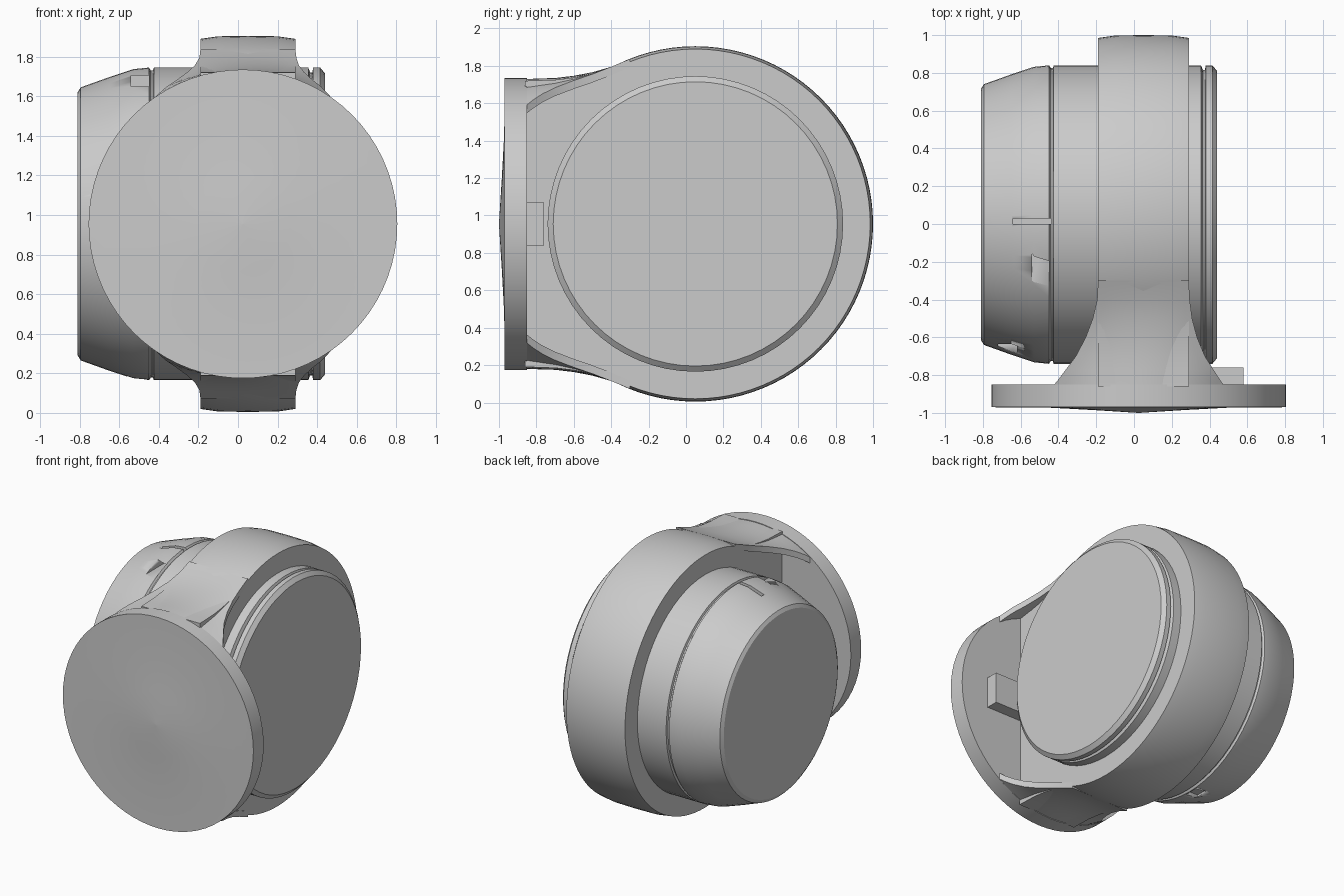
import bpy, bmesh, math

cube = bpy.data.objects.get("Cube")
if cube:
    bpy.data.objects.remove(cube, do_unlink=True)

grey = bpy.data.materials.new("light grey")
grey.use_nodes = True
grey.diffuse_color = (0.6, 0.6, 0.6, 1)
grey.node_tree.nodes["Principled BSDF"].inputs["Base Color"].default_value = (0.6, 0.6, 0.6, 1)

CY, CZ = 0.05, 0.955      # drum axis
MID = 0.05                # middle of the ring along x


def finish(name, bm, angle=30):
    bmesh.ops.remove_doubles(bm, verts=bm.verts, dist=1e-5)
    bmesh.ops.recalc_face_normals(bm, faces=bm.faces)
    me = bpy.data.meshes.new(name)
    bm.to_mesh(me)
    bm.free()
    me.materials.append(grey)
    ob = bpy.data.objects.new(name, me)
    bpy.context.collection.objects.link(ob)
    me.shade_smooth()
    me.set_sharp_from_angle(angle=math.radians(angle))
    return ob


def skin(bm, rows, close_rows=False):
    """Join rows of points, each row a closed loop, with quads."""
    vs = [[bm.verts.new(p) for p in row] for row in rows]
    last = len(vs) if close_rows else len(vs) - 1
    for i in range(last):
        a, b = vs[i], vs[(i + 1) % len(vs)]
        for j in range(len(a)):
            k = (j + 1) % len(a)
            bm.faces.new((a[j], a[k], b[k], b[j]))
    return vs


def lathe(name, profile, place, closed=False, n=64):
    """Spin (along, radius) points; place maps along, u, v to a position."""
    bm = bmesh.new()
    turn = [2 * math.pi * i / n for i in range(n)]
    rows = [[place(a, r * math.cos(t), r * math.sin(t)) for t in turn] for a, r in profile]
    vs = skin(bm, rows, closed)
    if not closed:
        bm.faces.new(vs[0])
        bm.faces.new(vs[-1])
    return finish(name, bm)


def box(name, lo, hi):
    bm = bmesh.new()
    bmesh.ops.create_cube(bm, size=1)
    for v in bm.verts:
        v.co = [(l + h) / 2 + c * (h - l) for c, l, h in zip(v.co, lo, hi)]
    return finish(name, bm)


def on_drum(a, u, v):
    return (a, CY + u, CZ + v)


def on_flange(a, u, v):
    return (0.025 + u, a, CZ + v)


# Housing ring with a slightly crowned rim
lathe("housing_ring", [(-0.19, 0.7), (-0.19, 0.935), (-0.1, 0.948), (0.05, 0.95),
                       (0.2, 0.948), (0.29, 0.935), (0.29, 0.7)], on_drum, True, 96)

# Drum with tapered end, seam grooves and a lipped flat end
drum = lathe("drum", [(-0.81, 0.665), (-0.795, 0.69), (-0.65, 0.742), (-0.53, 0.782),
                      (-0.45, 0.79), (-0.44, 0.775), (-0.43, 0.775), (-0.425, 0.79),
                      (0.355, 0.79), (0.365, 0.765), (0.375, 0.765), (0.38, 0.79),
                      (0.415, 0.79), (0.44, 0.76)], on_drum)

# Small latch notches cut in the tapered end
notches = [
    ((-0.64, 0.0, 1.68), (-0.44, 0.03, 1.9)),
    ((-0.54, -0.36, 1.65), (-0.45, -0.02, 1.705)),
    ((-0.56, 0.0, 0.1), (-0.46, 0.1, 0.2)),
    ((-0.72, -0.75, 1.12), (-0.62, -0.635, 1.24)),
]
for lo, hi in notches:
    cutter = box("notch_cutter", lo, hi)
    cutter.hide_render = True
    mod = drum.modifiers.new("notch", 'BOOLEAN')
    mod.operation = 'DIFFERENCE'
    mod.solver = 'EXACT'
    mod.object = cutter
    bpy.context.view_layer.objects.active = drum
    bpy.ops.object.modifier_apply(modifier=mod.name)
    bpy.data.objects.remove(cutter, do_unlink=True)

# Mounting flange with a shallow domed face
lathe("mounting_flange", [(-0.85, 0.3), (-0.85, 0.78), (-0.97, 0.78), (-0.972, 0.48),
                          (-0.985, 0.24), (-1.0, 0.002)], on_flange, n=72)

# Neck outline: (y, half height, half width)
NECK = [(-0.86, 0.775, 0.455), (-0.82, 0.776, 0.425), (-0.77, 0.778, 0.39),
        (-0.7, 0.78, 0.342), (-0.6, 0.792, 0.295), (-0.5, 0.811, 0.263),
        (-0.4, 0.84, 0.245), (-0.3, 0.882, 0.24)]

# Solid web between ring and flange
bm = bmesh.new()
outline = [(y, CZ + h - 0.01) for y, h, w in NECK] + [(y, CZ - h + 0.01) for y, h, w in reversed(NECK)]
ends = skin(bm, [[(x, y, z) for y, z in outline] for x in (-0.19, 0.29)])
for loop in ends:
    bm.faces.new(loop)
finish("neck_web", bm)

# Flared walls above and below the web, thin and curved to meet the flange
STEPS = 16
for side, label in ((1, "upper"), (-1, "lower")):
    bm = bmesh.new()
    rows = []
    for i, (y, h, w) in enumerate(NECK):
        blend = max(0, (-0.4 - y) / 0.46)
        us = [w * (2 * j / STEPS - 1) for j in range(STEPS + 1)]
        zs = [h - blend * (0.78 - math.sqrt(0.78 ** 2 - u * u)) for u in us]
        top = [(MID - 0.025 * blend + u, y, CZ + side * z) for u, z in zip(us, zs)]
        under = [(x, y, z - side * 0.045) for x, y, z in reversed(top)]
        rows.append(top + under)
    vs = skin(bm, rows)
    bm.faces.new(vs[0])
    bm.faces.new(vs[-1])
    finish(label + "_neck_flare", bm)

# Stop block beside the web
box("stop_block", (0.25, -0.86, 0.84), (0.58, -0.76, 1.07))
